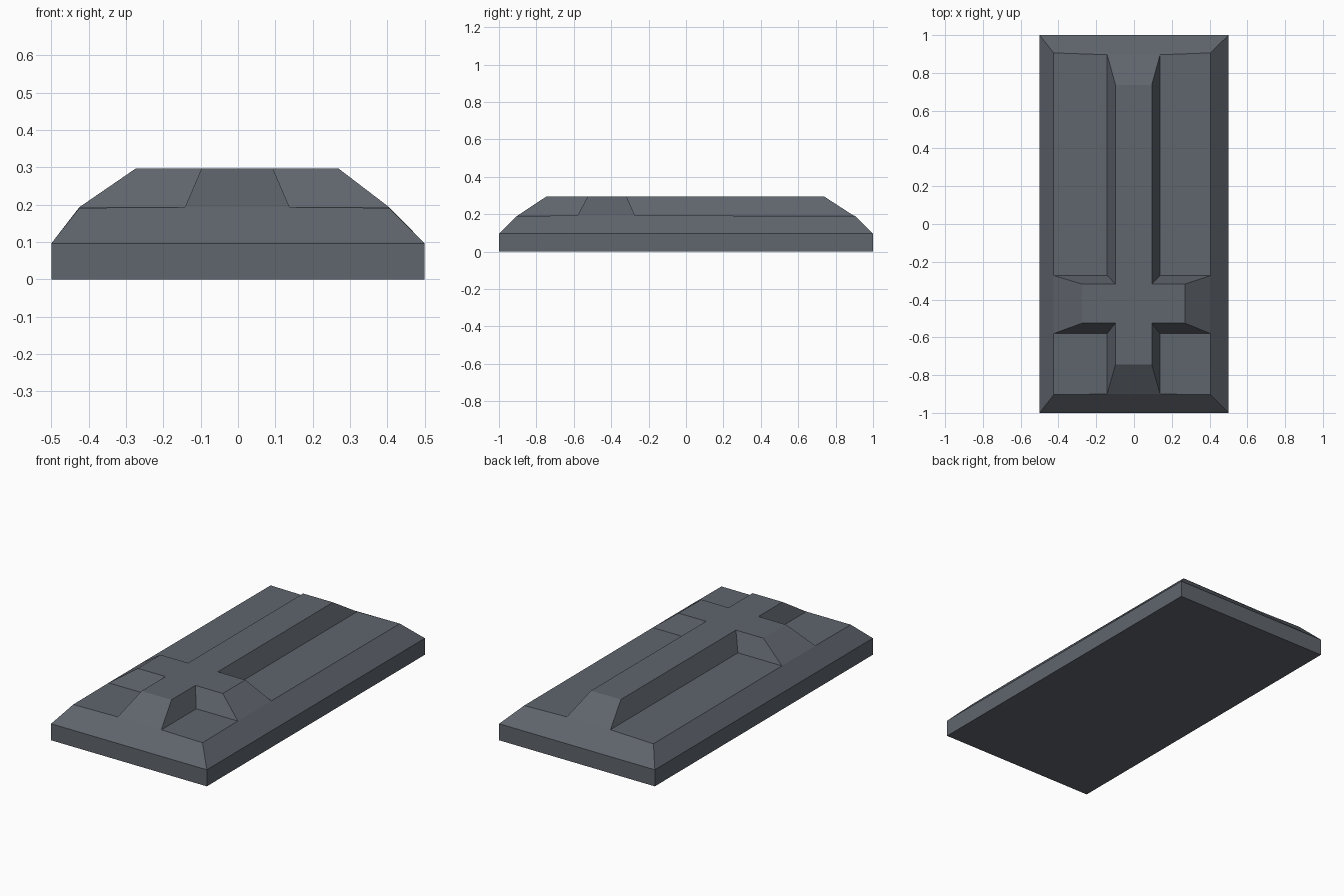
import bpy, bmesh

if "Cube" in bpy.data.objects:
    bpy.data.objects.remove(bpy.data.objects["Cube"])

grey = bpy.data.materials.new("slate grey")
grey.diffuse_color = (0.115, 0.13, 0.153, 1)
grey.use_nodes = True
grey.node_tree.nodes["Principled BSDF"].inputs["Base Color"].default_value = grey.diffuse_color


def cross_outline(x_stem0, x_stem1, x_arm0, x_arm1, y0, y1, arm0, arm1):
    """Counter-clockwise cross outline, starting at the front left."""
    return [(x_stem0, y0), (x_stem1, y0),
            (x_stem1, arm0), (x_arm1, arm0), (x_arm1, arm1), (x_stem1, arm1),
            (x_stem1, y1), (x_stem0, y1),
            (x_stem0, arm1), (x_arm0, arm1), (x_arm0, arm0), (x_stem0, arm0)]


def rect(x0, x1, y0, y1):
    return [(x0, y0), (x1, y0), (x1, y1), (x0, y1)]


bm = bmesh.new()


def ring(points, z):
    return [bm.verts.new((x, y, z)) for x, y in points]


def wall(a, b):
    """Bridge two matching rings with quads."""
    n = len(a)
    for i in range(n):
        j = (i + 1) % n
        bm.faces.new((a[i], a[j], b[j], b[i]))


# Slab base
ground = ring(rect(-0.5, 0.5, -1, 1), 0)
rim = ring(rect(-0.5, 0.5, -1, 1), 0.096)
bm.faces.new(ground[::-1])
wall(ground, rim)

# Raised cross with sloping sides
shelf = ring(rect(-0.425, 0.405, -0.904, 0.906), 0.191)
low = ring(cross_outline(-0.142, 0.138, -0.425, 0.405, -0.9, 0.896, -0.58, -0.273), 0.193)
top = ring(cross_outline(-0.098, 0.094, -0.275, 0.27, -0.745, 0.737, -0.525, -0.318), 0.296)
wall(low, top)
bm.faces.new(top)

# Sloping border and the four sunken panels
for k in range(4):
    n = (k + 1) % 4
    bm.faces.new((rim[k], rim[n], shelf[n], low[3 * k + 1], low[3 * k], shelf[k]))
    bm.faces.new((shelf[n], low[(3 * k + 3) % 12], low[3 * k + 2], low[3 * k + 1]))

bmesh.ops.recalc_face_normals(bm, faces=bm.faces)
mesh = bpy.data.meshes.new("cross_slab")
bm.to_mesh(mesh)
bm.free()
mesh.materials.append(grey)
bpy.context.collection.objects.link(bpy.data.objects.new("cross_slab", mesh))
